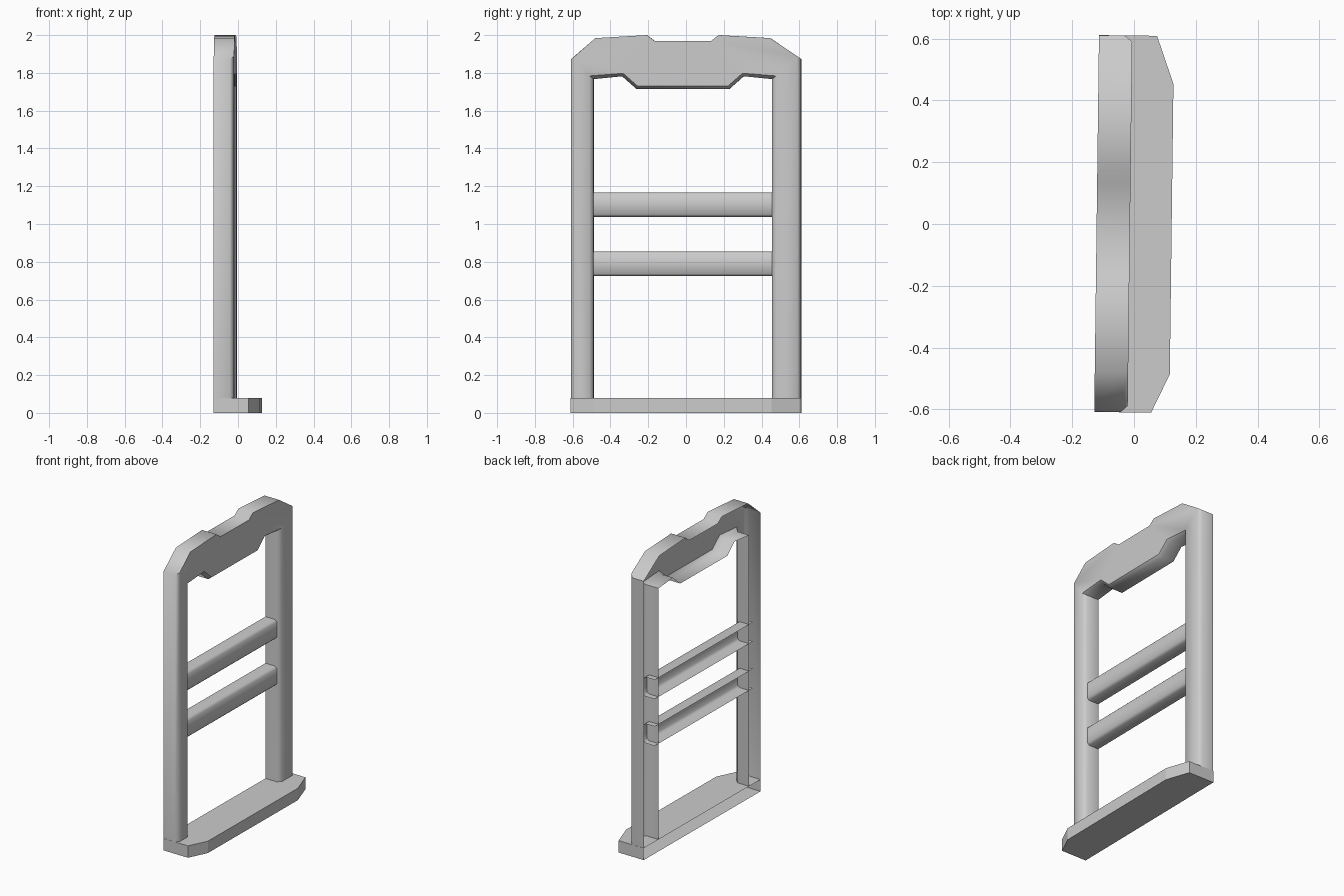
import bpy, bmesh, math

if "Cube" in bpy.data.objects:
    bpy.data.objects.remove(bpy.data.objects["Cube"])

C = -0.017            # the inner parts sit slightly off centre
TURN = -0.0125        # the whole model is turned a touch about z
BACK = -0.121         # open rear plane


def finish(name, bm, smooth=True):
    bmesh.ops.recalc_face_normals(bm, faces=bm.faces)
    me = bpy.data.meshes.new(name)
    bm.to_mesh(me)
    bm.free()
    ob = bpy.data.objects.new(name, me)
    bpy.context.collection.objects.link(ob)
    ob.rotation_euler.z = TURN
    if smooth:
        bpy.ops.object.select_all(action='DESELECT')
        ob.select_set(True)
        bpy.context.view_layer.objects.active = ob
        bpy.ops.object.shade_smooth_by_angle(angle=math.radians(50))
    return ob


def skin(bm, a, b, skip=(), closed=True):
    n = len(a)
    for i in range(n if closed else n - 1):
        if i not in skip:
            j = (i + 1) % n
            bm.faces.new((a[i], a[j], b[j], b[i]))


# Frame: posts and header as one front plate with rear walls, open at the back
# half profiles: y, z, front chamfer dy, dz, centre offset
outer = [(.609, .08, -.02, 0, 0), (.609, 1.873, -.02, .015, 0),
         (.463, 1.984, 0, 0, C), (.19, 2.0, 0, 0, C), (.148, 1.968, 0, 0, C)]
inner = [(.472, .08, .022, 0, C), (.472, 1.767, .022, .017, C),
         (.322, 1.782, -.006, .016, C), (.245, 1.714, -.006, .016, C)]


def points(half, side, k):
    return [(side * (y + k * dy) + c, z + k * dz) for y, z, dy, dz, c in half]


def outline(k):
    return (points(outer, -1, k) + points(outer, 1, k)[::-1]
            + points(inner, 1, k) + points(inner, -1, k)[::-1])


bm = bmesh.new()
rings = [[bm.verts.new((x, y, z)) for y, z in outline(k)]
         for x, k in ((BACK, 0), (-.035, 0), (-.013, 1))]
leg_ends = (2 * len(outer) - 1, len(rings[0]) - 1)
for a, b in zip(rings, rings[1:]):
    skin(bm, a, b, leg_ends)
bm.faces.new(rings[-1])
finish("frame", bm)

# Crossbars: chamfered channels, open at the back, ends tucked into the posts
for name, lo, hi in (("lower_crossbar", .724, .854), ("upper_crossbar", 1.038, 1.167)):
    prof = [(BACK, lo), (-.05, lo), (-.036, lo + .013),
            (-.036, hi - .013), (-.05, hi), (BACK, hi)]
    bm = bmesh.new()
    ends = [[bm.verts.new((x, y, z)) for x, z in prof] for y in (-.53, .495)]
    skin(bm, *ends, closed=False)
    finish(name, bm)

# Base plate: clipped front corners, open at the back
plan = [(BACK, -.61), (.063, -.61), (.122, -.485), (.122, .455), (.067, .61), (BACK, .61)]
bm = bmesh.new()
low, top = [[bm.verts.new((x, y, z)) for x, y in plan] for z in (0, .08)]
skin(bm, low, top, closed=False)
bm.faces.new(low)
bm.faces.new(top)
finish("base_plate", bm, smooth=False)
